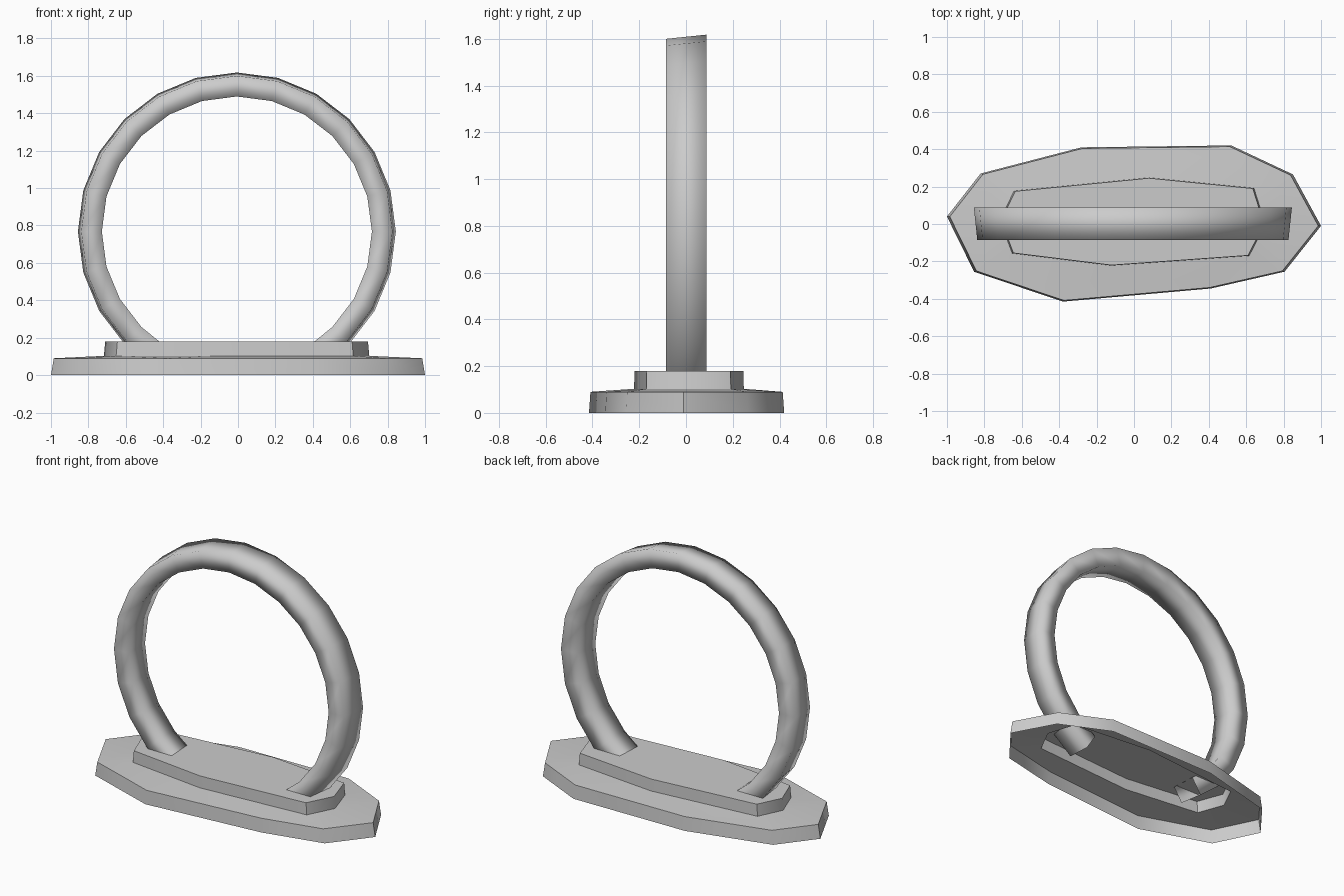
import bpy, bmesh
from math import sin, cos, radians

if "Cube" in bpy.data.objects:
    bpy.data.objects.remove(bpy.data.objects["Cube"])


def finish(bm, name, angle):
    bmesh.ops.recalc_face_normals(bm, faces=bm.faces)
    mesh = bpy.data.meshes.new(name)
    bm.to_mesh(mesh)
    bm.free()
    ob = bpy.data.objects.new(name, mesh)
    bpy.context.collection.objects.link(ob)
    bpy.ops.object.select_all(action='DESELECT')
    ob.select_set(True)
    bpy.context.view_layer.objects.active = ob
    bpy.ops.object.shade_smooth_by_angle(angle=radians(angle))
    return ob


def loop(bm, outline, z, scale=1.0):
    vs = [bm.verts.new((x * scale, y * scale, z)) for x, y in outline]
    return vs


def edges_of(bm, vs):
    n = len(vs)
    return [bm.edges.get((vs[i], vs[(i + 1) % n])) or
            bm.edges.new((vs[i], vs[(i + 1) % n])) for i in range(n)]


def wall(bm, a, b):
    n = len(a)
    for i in range(n):
        j = (i + 1) % n
        bm.faces.new((a[i], a[j], b[j], b[i]))


# Hollow stepped base, open underneath
base_outline = [(-1, .04), (-.82, .27), (-.28, .41), (.52, .42), (.85, .265),
                (1, -.01), (.805, -.255), (.41, -.345), (-.38, -.415), (-.855, -.255)]
plinth_outline = [(-.71, .02), (-.635, .175), (.08, .245), (.635, .19),
                  (.695, -.0), (.61, -.168), (-.12, -.22), (-.645, -.155)]
bm = bmesh.new()
foot = loop(bm, base_outline, 0)
rim = loop(bm, base_outline, .09, .985)
step = loop(bm, plinth_outline, .103, 1.01)
top = loop(bm, plinth_outline, .18)
wall(bm, foot, rim)
wall(bm, step, top)
bm.faces.new(top)
bmesh.ops.bridge_loops(bm, edges=edges_of(bm, rim) + edges_of(bm, step))
finish(bm, "stepped_base", 50)

# Ring: four-sided section (radius, y) swept in 15 degree steps, open ends in the base
section = [(.832, -.085), (.85, .087), (.728, .087), (.722, -.085)]
angles = [-57] + list(range(-45, 226, 15)) + [237]
bm = bmesh.new()
rows = [[bm.verts.new((-.006 + r * cos(radians(a)), y, .768 + r * sin(radians(a))))
         for r, y in section] for a in angles]
for a, b in zip(rows, rows[1:]):
    wall(bm, a, b)
ring = finish(bm, "ring", 50)
ring.data.polygons.foreach_set("use_smooth", [True] * len(ring.data.polygons))
for e in ring.data.edges:
    e.use_edge_sharp = False
